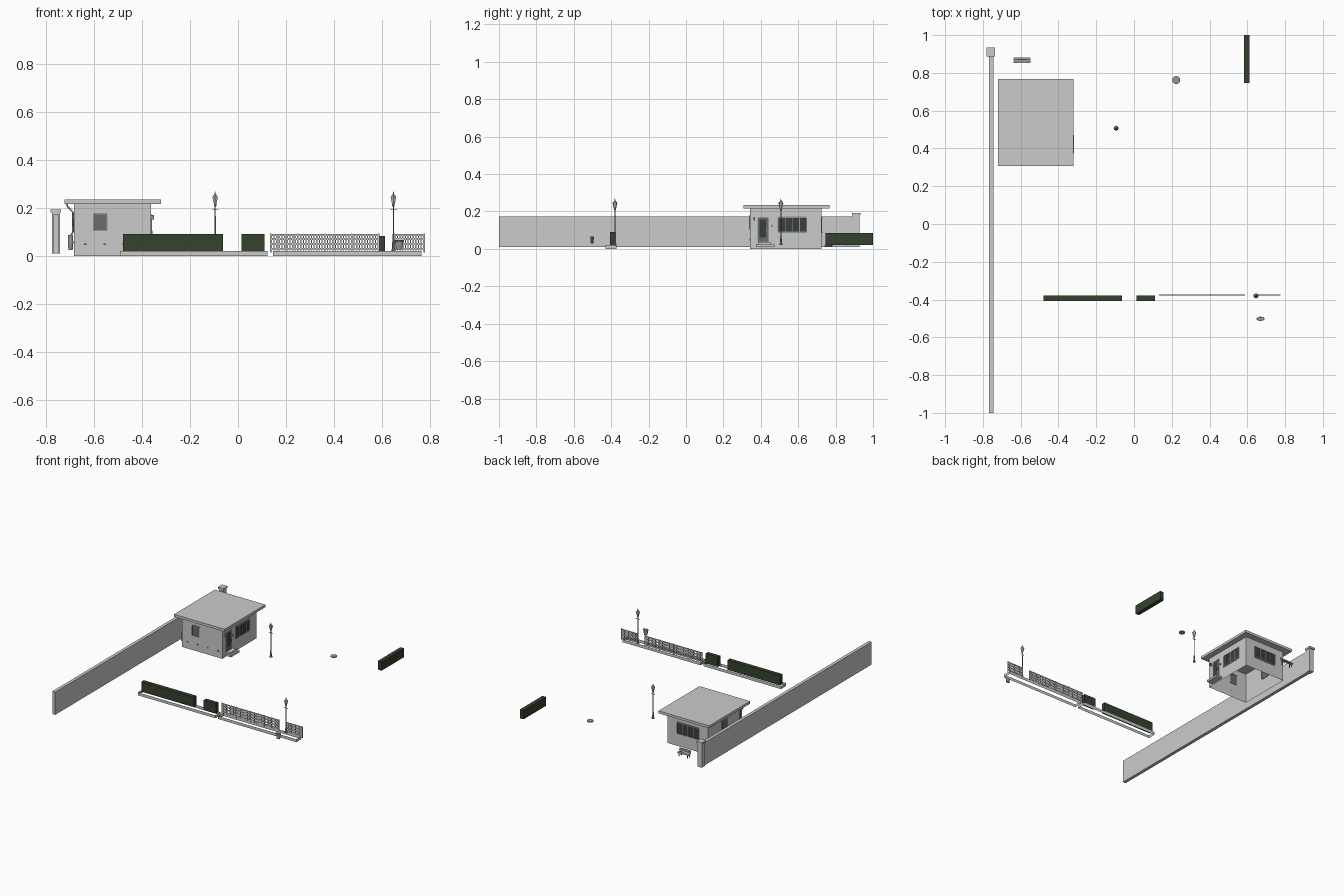
import bpy, bmesh, math
from mathutils import Vector

cube = bpy.data.objects.get("Cube")
if cube:
    bpy.data.objects.remove(cube, do_unlink=True)


def material(name, rgb):
    m = bpy.data.materials.new(name)
    m.use_nodes = True
    m.diffuse_color = (*rgb, 1)
    m.node_tree.nodes["Principled BSDF"].inputs["Base Color"].default_value = (*rgb, 1)
    return m


GREY = material("light grey", (0.6, 0.6, 0.6))
METAL = material("metal grey", (0.3, 0.3, 0.3))
GLASS = material("dark glass", (0.04, 0.05, 0.045))
SHUTTER = material("shutter grey", (0.14, 0.15, 0.145))
GREEN = material("hedge green", (0.035, 0.054, 0.027))


def finish(name, bm, mat):
    mesh = bpy.data.meshes.new(name)
    bm.to_mesh(mesh)
    bm.free()
    mesh.materials.append(mat)
    obj = bpy.data.objects.new(name, mesh)
    bpy.context.collection.objects.link(obj)
    return obj


def add_box(bm, xs, ys, zs, open_ends=False):
    v = bmesh.ops.create_cube(bm, size=1)["verts"]
    for p in v:
        p.co = Vector(r[0] if c < 0 else r[1] for r, c in zip((xs, ys, zs), p.co))
    if open_ends:
        caps = [f for f in bm.faces if abs(f.normal.z) > 0.9]
        bmesh.ops.delete(bm, geom=caps, context="FACES_ONLY")


def boxes(name, mat, *parts):
    bm = bmesh.new()
    for p in parts:
        add_box(bm, *p)
    return finish(name, bm, mat)


def lathe(name, mat, x, y, profile, sides=12):
    # stacked rings from (radius, height) pairs
    bm = bmesh.new()
    rings = []
    for r, z in profile:
        rings.append([bm.verts.new((x + r * math.cos(a), y + r * math.sin(a), z))
                      for a in (2 * math.pi * (i + 0.5) / sides for i in range(sides))])
    for a, b in zip(rings, rings[1:]):
        for i in range(sides):
            j = (i + 1) % sides
            bm.faces.new((a[i], a[j], b[j], b[i]))
    bm.faces.new(rings[0][::-1])
    bm.faces.new(rings[-1])
    return finish(name, bm, mat)


def window(name, axis, at, u, z, panes, glass):
    # framed opening lying in a wall that crosses the given axis
    def part(us, zs, d):
        n = (at - d, at + d)
        return (n, us, zs) if axis == "x" else (us, n, zs)
    t = 0.004
    boxes(name + "_glass", glass, part(u, z, 0.0025))
    bars = [part(u, (z[0] - t, z[0] + t / 2), 0.0045), part(u, (z[1] - t / 2, z[1] + t), 0.0045)]
    for i in range(panes + 1):
        c = u[0] + (u[1] - u[0]) * i / panes
        bars.append(part((c - t / 2, c + t / 2), z, 0.004))
    boxes(name + "_frame", METAL, *bars)


# Boundary wall with end pillar
boxes("boundary_wall", GREY, ((-0.767, -0.744), (-1, 0.89), (0.01, 0.172)))
boxes("wall_pillar", GREY, ((-0.774, -0.739), (0.89, 0.927), (0.01, 0.18)))
boxes("pillar_cap", GREY, ((-0.78, -0.735), (0.887, 0.934), (0.18, 0.193)))

# House shell and flat roof
X0, X1, Y0, Y1 = -0.681, -0.3625, 0.341, 0.724
bm = bmesh.new()
add_box(bm, (X0, X1), (Y0, Y1), (0, 0.218))
bm.normal_update()
bmesh.ops.delete(bm, geom=[f for f in bm.faces if abs(f.normal.z) > 0.9], context="FACES_ONLY")
finish("house_walls", bm, GREY)
boxes("house_roof", GREY, ((-0.721, -0.321), (0.307, 0.768), (0.217, 0.235)))

# Windows and door
window("side_window", "x", X1, (0.492, 0.645), (0.09, 0.168), 4, GLASS)
window("back_window", "y", Y1, (-0.608, -0.438), (0.09, 0.168), 4, GLASS)
window("front_window", "y", Y0, (-0.6, -0.544), (0.107, 0.175), 1, SHUTTER)
window("far_side_window", "x", X0, (0.506, 0.572), (0.107, 0.175), 1, SHUTTER)
window("door", "x", X1, (0.384, 0.441), (0.037, 0.166), 1, SHUTTER)
boxes("door_pane", GLASS, ((X1, X1 + 0.004), (0.393, 0.428), (0.06, 0.157)))
boxes("door_handle", METAL, ((X1, X1 + 0.008), (0.431, 0.434), (0.09, 0.105)))
boxes("door_sign", METAL, ((X1, X1 + 0.004), (0.454, 0.466), (0.118, 0.13)))
boxes("door_lamp", METAL, ((X1, X1 + 0.013), (0.362, 0.37), (0.152, 0.17)))

# Door step and low wall vents
boxes("door_step", GREY, ((X1, -0.317), (0.374, 0.472), (0.01, 0.024)),
      ((X1, -0.33), (0.384, 0.452), (0.024, 0.036)))
boxes("wall_vents", GLASS, *[((x, x + 0.01), (Y0 - 0.002, Y0), (0.045, 0.052))
                             for x in (-0.64, -0.56, -0.48, -0.4)])

# Rain pipe and barrel
pipe = bpy.data.curves.new("rain_pipe", "CURVE")
pipe.dimensions = "3D"
pipe.bevel_depth = 0.004
pipe.bevel_resolution = 1
line = pipe.splines.new("POLY")
path = [(-0.712, 0.218), (-0.708, 0.205), (-0.686, 0.182), (-0.686, 0.1), (-0.695, 0.085)]
line.points.add(len(path) - 1)
for p, (x, z) in zip(line.points, path):
    p.co = (x, 0.37, z, 1)
pipe.materials.append(METAL)
bpy.context.collection.objects.link(bpy.data.objects.new("rain_pipe", pipe))
lathe("rain_barrel", METAL, -0.696, 0.37, [(0.009, 0.025), (0.012, 0.055), (0.01, 0.088)])

# Open-topped kerbs under the hedges and the fence
for i, xs in enumerate([(-0.49, 0.123), (0.145, 0.762)]):
    bm = bmesh.new()
    add_box(bm, xs, (-0.43, -0.372), (0, 0.021))
    bm.normal_update()
    bmesh.ops.delete(bm, geom=[f for f in bm.faces if abs(f.normal.z) > 0.9], context="FACES_ONLY")
    finish(f"kerb_{i + 1}", bm, GREY)

# Hedges
boxes("long_hedge", GREEN, ((-0.479, -0.063), (-0.407, -0.378), (0.021, 0.091)))
boxes("short_hedge", GREEN, ((0.014, 0.11), (-0.407, -0.378), (0.021, 0.091)))
boxes("back_hedge", GREEN, ((0.583, 0.612), (0.746, 1), (0.021, 0.084)))


# Fence panels: posts, rails and thin pickets
def fence(name, x0, x1, bays):
    y = -0.376
    step = (x1 - x0) / bays
    boxes(name + "_posts", GREY, *[((x0 + i * step - 0.0025, x0 + i * step + 0.0025),
                                    (y - 0.003, y + 0.003), (0.015, 0.094)) for i in range(bays + 1)])
    boxes(name + "_rails", GREY, *[((x0, x1), (y - 0.0015, y + 0.0015), (z, z + 0.008))
                                   for z in (0.026, 0.046, 0.066, 0.084)])
    n = round((x1 - x0) / 0.0112)
    boxes(name + "_pickets", GREY, *[((x, x + 0.005), (y - 0.001, y + 0.001), (0.023, 0.092))
                                     for x in (x0 + (x1 - x0 - 0.005) * i / n for i in range(n + 1))])


fence("fence_long", 0.136, 0.585, 4)
fence("fence_short", 0.65, 0.774, 1)


# Street lamps
def street_lamp(name, x, y):
    lathe(name + "_post", METAL, x, y,
          [(0.009, 0.02), (0.009, 0.028), (0.006, 0.032), (0.005, 0.065), (0.003, 0.07),
           (0.0026, 0.205), (0.006, 0.21), (0.005, 0.215)], 8)
    lathe(name + "_lantern", GREY, x, y, [(0.006, 0.215), (0.0125, 0.243)], 6)
    lathe(name + "_cap", METAL, x, y,
          [(0.014, 0.243), (0.012, 0.247), (0.005, 0.255), (0.003, 0.258), (0.001, 0.268)], 6)
    boxes(name + "_crossbar", METAL, ((x - 0.014, x + 0.014), (y - 0.0015, y + 0.0015), (0.193, 0.196)))


street_lamp("yard_lamp", -0.095, 0.507)
street_lamp("fence_lamp", 0.646, -0.38)

# Round ground cover
lathe("ground_cover", METAL, 0.224, 0.762, [(0.021, 0.012), (0.021, 0.018), (0.018, 0.02)], 20)

# Litter bin
bin_body = lathe("litter_bin", METAL, 0, 0, [(0.013, 0.028), (0.018, 0.06), (0.021, 0.062), (0.02, 0.067)], 12)
bin_body.scale.y = 0.55
bin_body.location = (0.67, -0.502, 0)

# Slatted bench facing away from the house
BX = (-0.638, -0.548)
boxes("bench_seat", GREY, *[(BX, (y, y + 0.0065), (0.041, 0.045)) for y in (0.86, 0.868, 0.876)])
boxes("bench_back", GREY, *[(BX, (y, y + 0.004), (z, z + 0.009))
                            for y, z in ((0.855, 0.048), (0.852, 0.059))])
legs = []
for x in (-0.628, -0.563):
    legs += [((x, x + 0.005), (0.858, 0.88), (0.036, 0.041)), ((x, x + 0.005), (0.876, 0.88), (0.018, 0.036)),
             ((x, x + 0.005), (0.852, 0.858), (0.018, 0.066))]
boxes("bench_legs", METAL, *legs)
